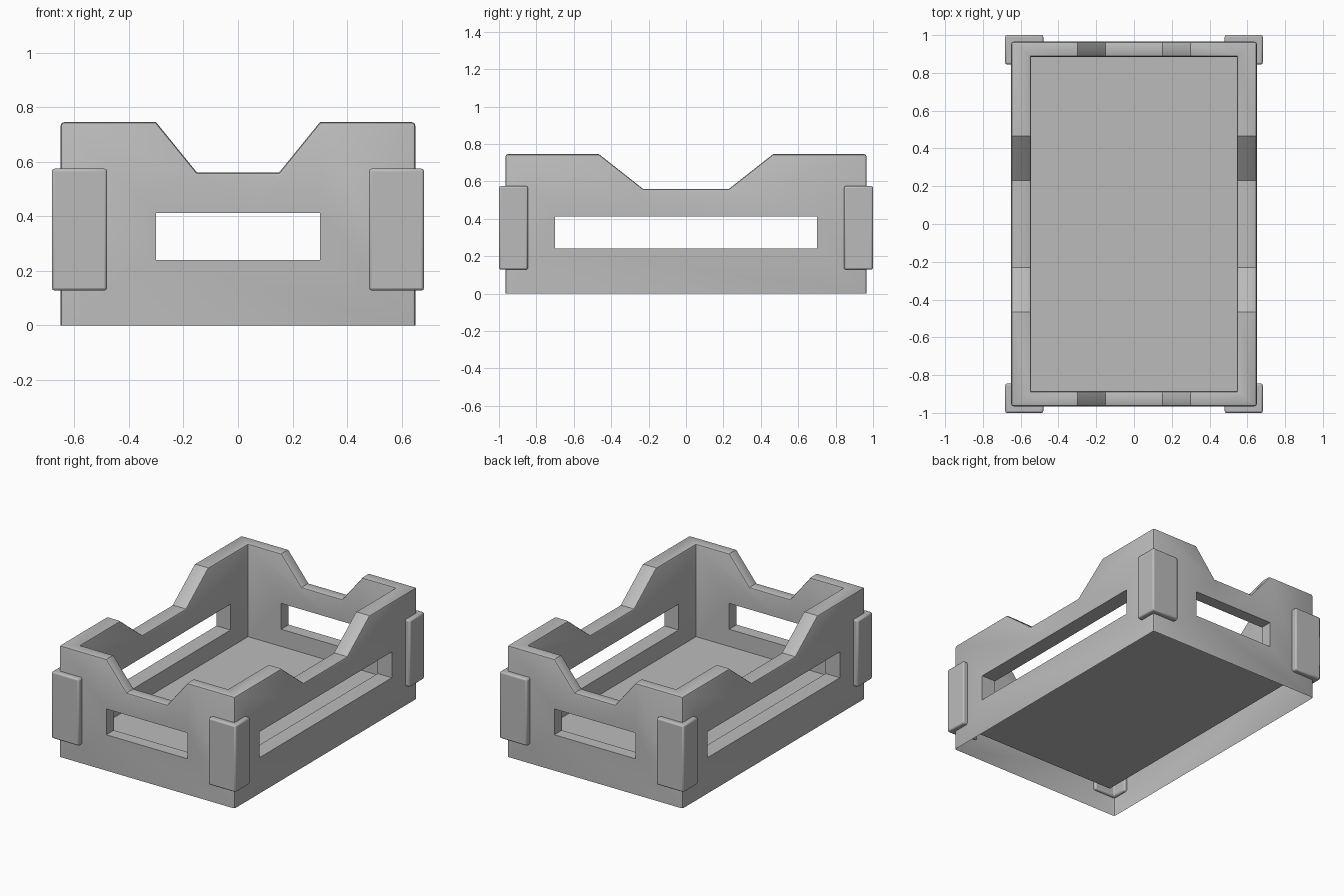
import bpy, bmesh
from mathutils import Vector

if "Cube" in bpy.data.objects:
    bpy.data.objects.remove(bpy.data.objects["Cube"], do_unlink=True)

X, Y, H = 0.65, 0.965, 0.745      # outer half width, half depth, height
IX, IY, FLOOR = 0.545, 0.885, 0.125

grey = bpy.data.materials.new("plain grey")
grey.use_nodes = True
grey.diffuse_color = (0.5, 0.5, 0.5, 1)
grey.node_tree.nodes["Principled BSDF"].inputs["Base Color"].default_value = (0.5, 0.5, 0.5, 1)


def prism(name, points, axis, lo, hi):
    """Extrude a closed outline along an axis from lo to hi."""
    place = {"x": lambda a, b, d: (d, a, b),
             "y": lambda a, b, d: (a, d, b),
             "z": lambda a, b, d: (a, b, d)}[axis]
    bm = bmesh.new()
    face = bm.faces.new([bm.verts.new(place(a, b, lo)) for a, b in points])
    grown = bmesh.ops.extrude_face_region(bm, geom=[face])["geom"]
    shift = Vector(place(0, 0, hi - lo))
    bmesh.ops.translate(bm, vec=shift, verts=[v for v in grown if isinstance(v, bmesh.types.BMVert)])
    bmesh.ops.recalc_face_normals(bm, faces=bm.faces)
    mesh = bpy.data.meshes.new(name)
    bm.to_mesh(mesh)
    bm.free()
    mesh.materials.append(grey)
    obj = bpy.data.objects.new(name, mesh)
    bpy.context.collection.objects.link(obj)
    return obj


def rect(a0, a1, b0, b1):
    return [(a0, b0), (a1, b0), (a1, b1), (a0, b1)]


def notch(top, low):
    return [(-low, 0.56), (low, 0.56), (top, H), (top, 1), (-top, 1), (-top, H)]


def smooth(obj):
    bpy.ops.object.select_all(action="DESELECT")
    obj.select_set(True)
    bpy.context.view_layer.objects.active = obj
    bpy.ops.object.shade_smooth_by_angle(angle=0.6)


# Crate body: block with a cavity, dipped rims and hand slots cut out
body = prism("crate_body", rect(-X, X, -Y, Y), "z", 0, H)
cutters = [
    prism("cavity_cutter", rect(-IX, IX, -IY, IY), "z", FLOOR, 1),
    prism("front_notch_cutter", notch(0.30, 0.15), "y", -1.2, 1.2),
    prism("side_notch_cutter", notch(0.465, 0.23), "x", -1.2, 1.2),
    prism("front_slot_cutter", rect(-0.30, 0.30, 0.24, 0.413), "y", -1.2, 1.2),
    prism("side_slot_cutter", rect(-0.70, 0.70, 0.24, 0.413), "x", -1.2, 1.2),
]
for cutter in cutters:
    cutter.hide_render = True
    cut = body.modifiers.new(cutter.name, "BOOLEAN")
    cut.operation, cut.solver, cut.object = "DIFFERENCE", "EXACT", cutter
bpy.context.view_layer.update()
body.data = bpy.data.meshes.new_from_object(
    body.evaluated_get(bpy.context.evaluated_depsgraph_get()))
body.modifiers.clear()
for cutter in cutters:
    bpy.data.objects.remove(cutter, do_unlink=True)


def rim_or_corner(edge):
    a, b = (v.co for v in edge.verts)
    d = b - a
    if len(edge.link_faces) != 2 or edge.calc_face_angle(0) < 0.3:
        return False
    if min(a.z, b.z) > 0.5:       # rim edges, but not those crossing the wall
        return abs(d.z) > 0.01 or d.length > 0.12
    return abs(d.z) > 0.5 and abs(a.x) > X - 0.01


# Soften the rim and outer corners; the underside stays open below the floor
bm = bmesh.new()
bm.from_mesh(body.data)
bmesh.ops.bevel(bm, geom=[e for e in bm.edges if rim_or_corner(e)], offset=0.012,
                segments=2, profile=0.5, affect="EDGES", clamp_overlap=True)
under = [f for f in bm.faces if all(v.co.z < 0.001 for v in f.verts)]
bmesh.ops.delete(bm, geom=under, context="FACES")
bm.to_mesh(body.data)
bm.free()
smooth(body)

# Corner guards: L-shaped plates wrapped around each corner
for end, sy in (("front", -1), ("back", 1)):
    for side, sx in (("right", -1), ("left", 1)):
        outline = [(0.682, 1), (0.48, 1), (0.48, 0.945), (0.63, 0.945), (0.63, 0.845), (0.682, 0.845)]
        guard = prism(f"{end}_{side}_corner_guard",
                      [(sx * a, sy * b) for a, b in outline], "z", 0.128, 0.575)
        bevel = guard.modifiers.new("soft_edges", "BEVEL")
        bevel.width, bevel.segments = 0.01, 2
        smooth(guard)
